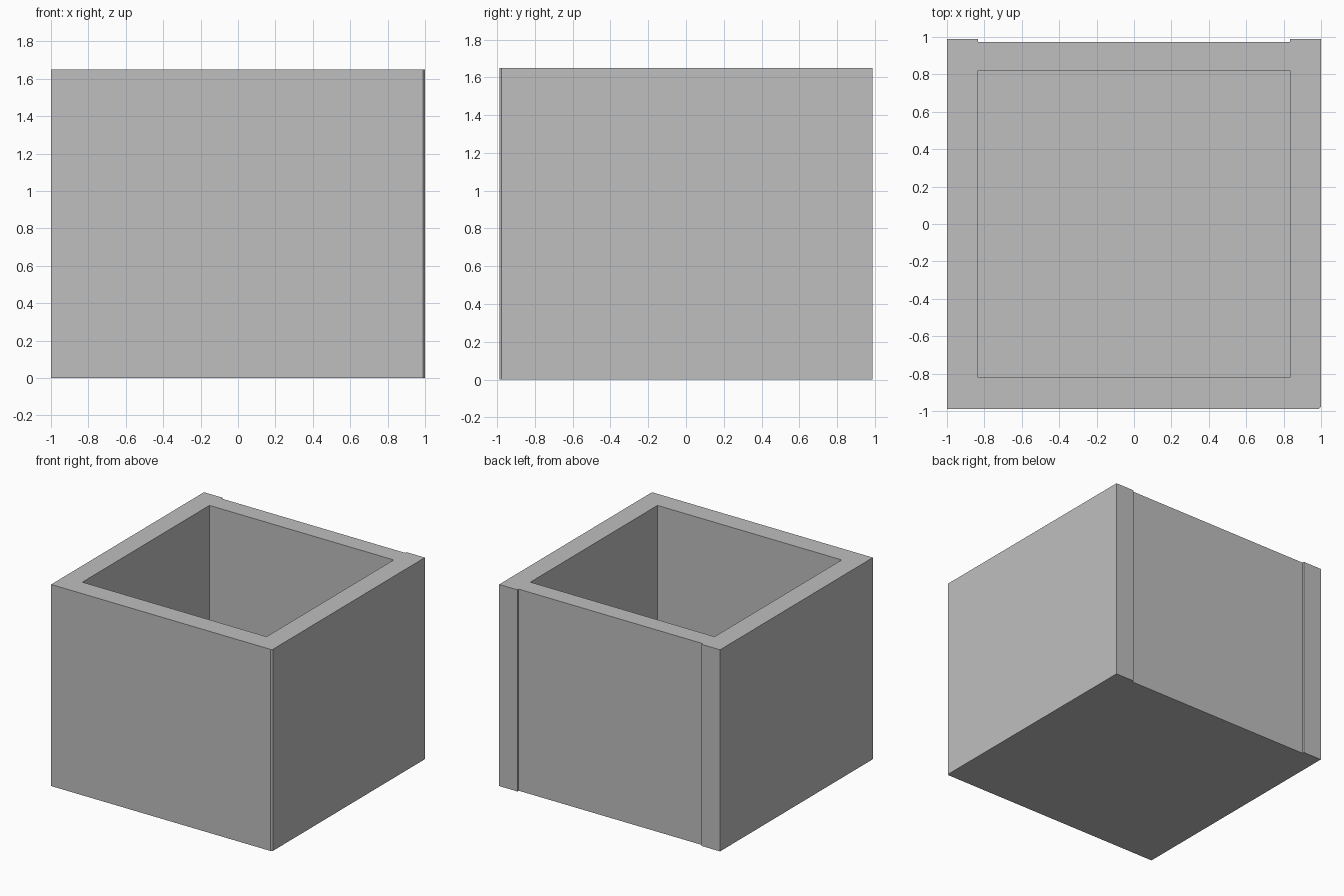
import bpy
import bmesh

# Remove the default cube
cube = bpy.data.objects.get("Cube")
if cube:
    bpy.data.objects.remove(cube, do_unlink=True)

HALF_X, HALF_Y, HEIGHT = 1.0, 0.988, 1.65
WALL = 0.166          # wall and floor thickness
RECESS = 0.016        # depth of the shallow back channel
CHAMFER = 0.012       # single cut front corner

inner_x, inner_y = HALF_X - WALL, HALF_Y - WALL

# Plain grey material
grey = bpy.data.materials.new("plain grey")
grey.use_nodes = True
colour = (0.52, 0.52, 0.52, 1)
grey.diffuse_color = colour
grey.node_tree.nodes["Principled BSDF"].inputs["Base Color"].default_value = colour


def prism(name, outline, bottom, top):
    """Extrude a counter-clockwise xy outline from bottom to top."""
    bm = bmesh.new()
    base = bm.faces.new([bm.verts.new((x, y, bottom)) for x, y in outline])
    moved = bmesh.ops.extrude_face_region(bm, geom=[base])["geom"]
    verts = [v for v in moved if isinstance(v, bmesh.types.BMVert)]
    bmesh.ops.translate(bm, verts=verts, vec=(0, 0, top - bottom))
    bmesh.ops.recalc_face_normals(bm, faces=bm.faces)
    mesh = bpy.data.meshes.new(name)
    bm.to_mesh(mesh)
    bm.free()
    mesh.materials.append(grey)
    obj = bpy.data.objects.new(name, mesh)
    bpy.context.collection.objects.link(obj)
    return obj


# Outer block: cut front corner and recessed back panel
box = prism("open_box", [
    (-HALF_X, -HALF_Y),
    (HALF_X - CHAMFER, -HALF_Y),
    (HALF_X, -HALF_Y + CHAMFER),
    (HALF_X, HALF_Y),
    (inner_x, HALF_Y),
    (inner_x, HALF_Y - RECESS),
    (-inner_x, HALF_Y - RECESS),
    (-inner_x, HALF_Y),
    (-HALF_X, HALF_Y),
], 0, HEIGHT)

# Cavity open at the top
cavity = prism("cavity_cutter", [
    (-inner_x, -inner_y), (inner_x, -inner_y),
    (inner_x, inner_y), (-inner_x, inner_y),
], WALL, HEIGHT + WALL)
cavity.hide_render = True
cavity.hide_viewport = True

cut = box.modifiers.new("hollow", 'BOOLEAN')
cut.operation = 'DIFFERENCE'
cut.solver = 'EXACT'
cut.object = cavity

# Bake the cut so only the finished box remains
bpy.context.view_layer.update()
graph = bpy.context.evaluated_depsgraph_get()
box_mesh = bpy.data.meshes.new_from_object(box.evaluated_get(graph))
box.modifiers.clear()
box.data = box_mesh
bpy.data.objects.remove(cavity, do_unlink=True)
